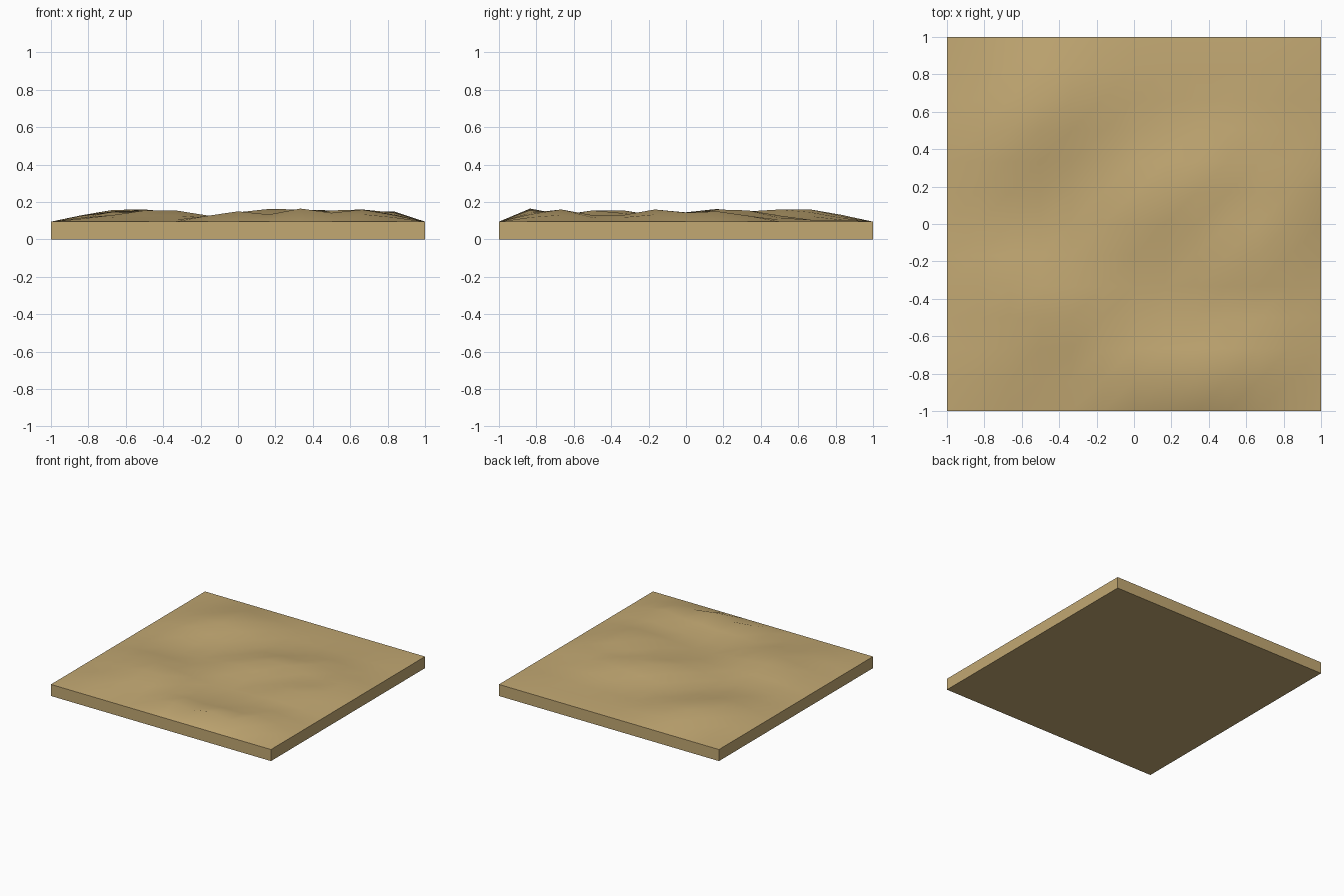
import bpy, bmesh, math
from mathutils import Vector

if "Cube" in bpy.data.objects:
    bpy.data.objects.remove(bpy.data.objects["Cube"])

N = 12            # cells per side
BASE = 0.095      # rim height
FLOOR = 0.105     # level between dunes
REACH = 0.29      # dune half width

# Dune crest lines: (x, y, height) on the grid
CRESTS = [
    [(-0.67, 0.17, .125), (-0.67, 0.33, .150), (-0.67, 0.5, .158), (-0.5, 0.67, .16), (-0.5, 0.83, .13)],
    [(-0.5, 0.5, .16), (-0.33, 0.67, .145)],
    [(0.0, 0.0, .145), (0.17, 0.17, .163), (0.33, 0.17, .16), (0.5, 0.33, .155)],
    [(0.5, -0.33, .12), (0.5, -0.17, .155), (0.67, -0.17, .16), (0.83, 0.17, .15)],
    [(-0.67, -0.33, .15), (-0.5, -0.33, .155), (-0.33, -0.33, .14)],
    [(-0.83, -0.83, .11), (-0.67, -0.67, .13), (-0.5, -0.5, .155), (-0.33, -0.5, .155)],
    [(0.0, -0.83, .15)],
    [(0.17, -0.83, .112), (0.33, -0.83, .165), (0.5, -0.83, .142), (0.67, -0.67, .16), (0.83, -0.67, .125)],
]


def crest_height(x, y, line):
    best = 0.0
    p = Vector((x, y))
    for a, b in zip(line, line[1:] or line):
        va, vb = Vector(a[:2]), Vector(b[:2])
        d = vb - va
        t = 0 if d.length < 1e-6 else max(0, min(1, (p - va).dot(d) / d.length_squared))
        dist = max(0, (p - va - d * t).length - 0.01)
        top = a[2] + (b[2] - a[2]) * t
        best = max(best, FLOOR + (top - FLOOR) * max(0, 1 - dist / REACH))
    return best


def height(x, y):
    if max(abs(x), abs(y)) > 0.99:
        return BASE
    return max(FLOOR - 0.004, max(crest_height(x, y, c) for c in CRESTS))


# Rippled top grid
bm = bmesh.new()
bmesh.ops.create_grid(bm, x_segments=N, y_segments=N, size=1)
for v in bm.verts:
    v.co.z = height(v.co.x, v.co.y)

# Skirt down to the floor, then the underside
rim = [e for e in bm.edges if e.is_boundary]
new = bmesh.ops.extrude_edge_only(bm, edges=rim)["geom"]
for v in new:
    if isinstance(v, bmesh.types.BMVert):
        v.co.z = 0
bmesh.ops.holes_fill(bm, edges=[e for e in bm.edges if e.is_boundary], sides=0)
bmesh.ops.recalc_face_normals(bm, faces=bm.faces)

mesh = bpy.data.meshes.new("sand_tile")
bm.to_mesh(mesh)
bm.free()
tile = bpy.data.objects.new("sand_tile", mesh)
bpy.context.collection.objects.link(tile)

# Sand colour
sand = bpy.data.materials.new("sand")
sand.diffuse_color = (0.54, 0.392, 0.17, 1)
sand.use_nodes = True
sand.node_tree.nodes["Principled BSDF"].inputs["Base Color"].default_value = sand.diffuse_color
mesh.materials.append(sand)

# Smooth dunes, sharp rim
bpy.context.view_layer.objects.active = tile
tile.select_set(True)
bpy.ops.object.shade_smooth_by_angle(angle=math.radians(40))
